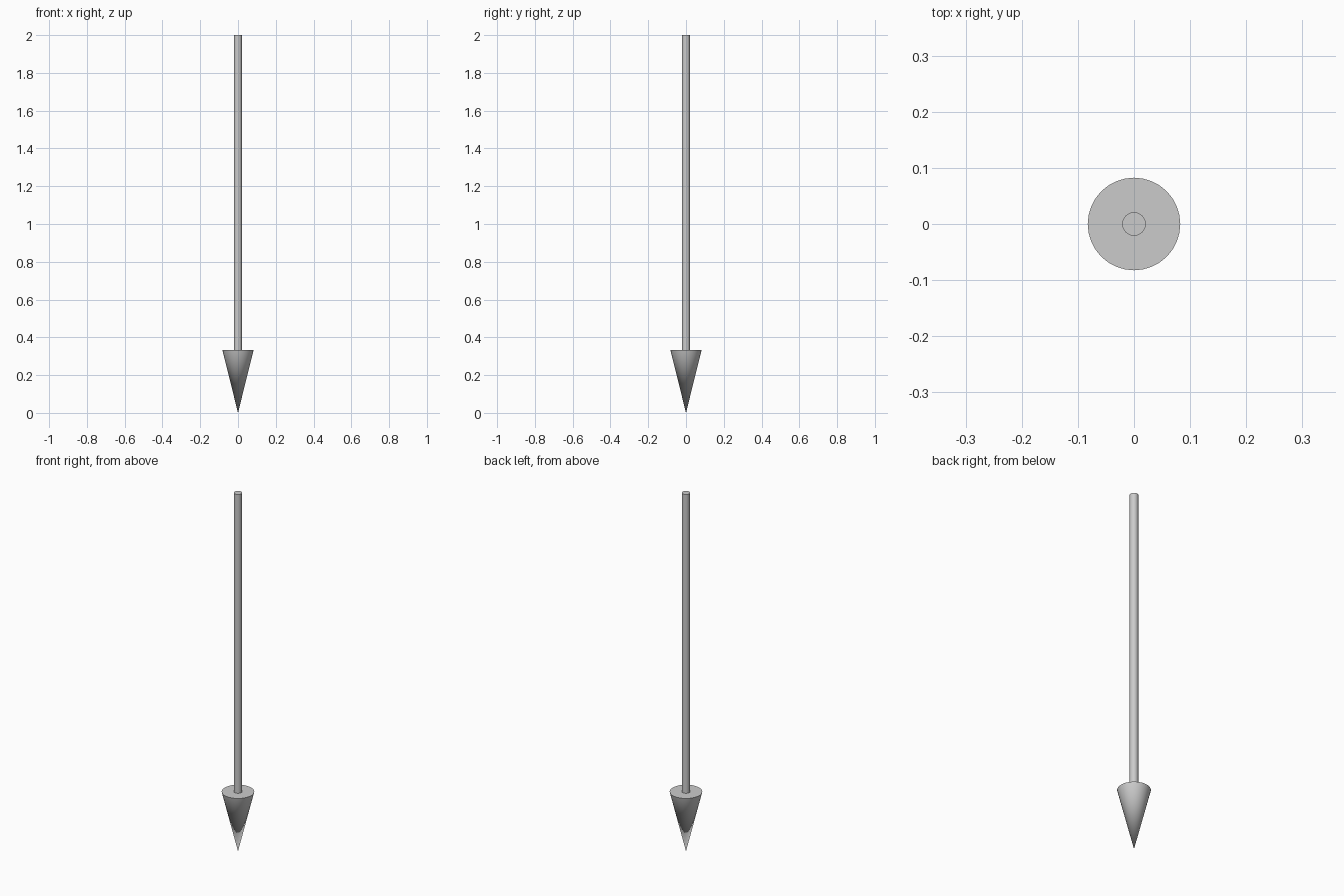
import bpy
from math import radians

if "Cube" in bpy.data.objects:
    bpy.data.objects.remove(bpy.data.objects["Cube"])


def round_part(name, z0, z1, r0, r1):
    """Upright cone or cylinder between two heights, smooth sides and sharp rims."""
    bpy.ops.mesh.primitive_cone_add(vertices=32, radius1=r0, radius2=r1,
                                    depth=z1 - z0, location=(0, 0, (z0 + z1) / 2))
    obj = bpy.context.object
    obj.name = name
    bpy.ops.object.shade_smooth_by_angle(angle=radians(35))
    return obj


HEAD_TOP = 0.333

# Arrow head, tip pointing down
round_part("arrow_head", 0.0, HEAD_TOP, 0.0, 0.0825)

# Thin shaft standing on the flat back of the head
round_part("arrow_shaft", HEAD_TOP, 2.0, 0.021, 0.021)
